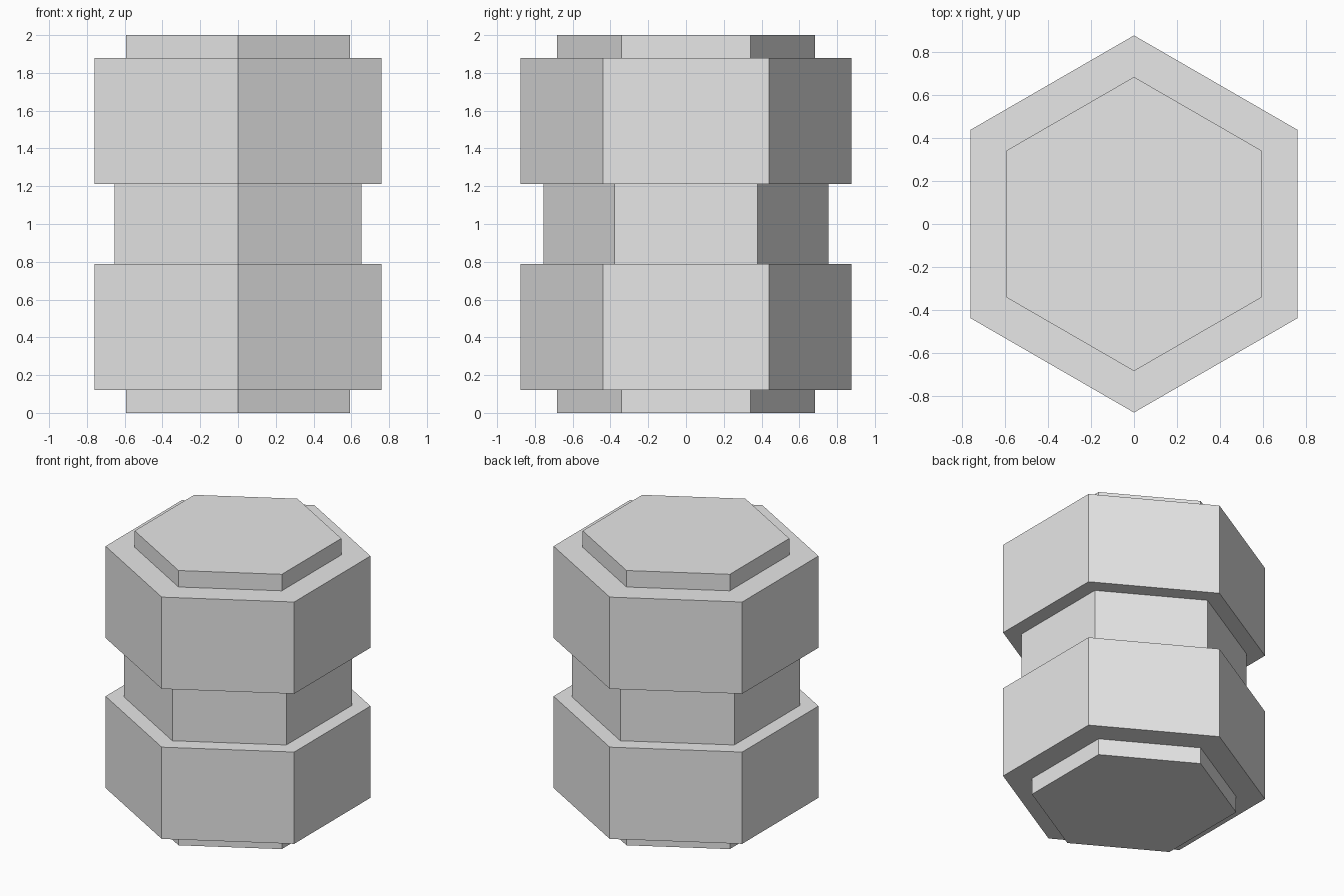
import bpy
import bmesh

cube = bpy.data.objects.get("Cube")
if cube:
    bpy.data.objects.remove(cube, do_unlink=True)

GREY = (0.8, 0.8, 0.8, 1.0)
grey = bpy.data.materials.new("light_grey")
grey.use_nodes = True
grey.diffuse_color = GREY
grey.node_tree.nodes["Principled BSDF"].inputs["Base Color"].default_value = GREY


def hex_prism(name, radius, bottom, top):
    """Flat-shaded hexagonal block with corners on the y axis."""
    bpy.ops.mesh.primitive_cylinder_add(
        vertices=6, radius=radius, depth=top - bottom,
        location=(0, 0, (bottom + top) / 2))
    obj = bpy.context.object
    obj.name = obj.data.name = name
    obj.data.materials.append(grey)
    return obj


def drop_caps(obj):
    """Remove the ends of a block that are buried between its neighbours."""
    bm = bmesh.new()
    bm.from_mesh(obj.data)
    caps = [f for f in bm.faces if abs(f.normal.z) > 0.9]
    bmesh.ops.delete(bm, geom=caps, context="FACES_ONLY")
    bm.to_mesh(obj.data)
    bm.free()


# Wide blocks and end caps, mirrored about the middle height
MIDDLE = 1.0
for side, sign in (("lower", -1), ("upper", 1)):
    for part, radius, near, far in (("block", 0.877, 0.212, 0.88),
                                    ("end_cap", 0.684, 0.88, 1.0)):
        bottom, top = sorted((MIDDLE + sign * near, MIDDLE + sign * far))
        hex_prism(f"{side}_{part}", radius, bottom, top)

# Narrow neck joining the blocks
drop_caps(hex_prism("middle_neck", 0.755, 0.788, 1.212))
